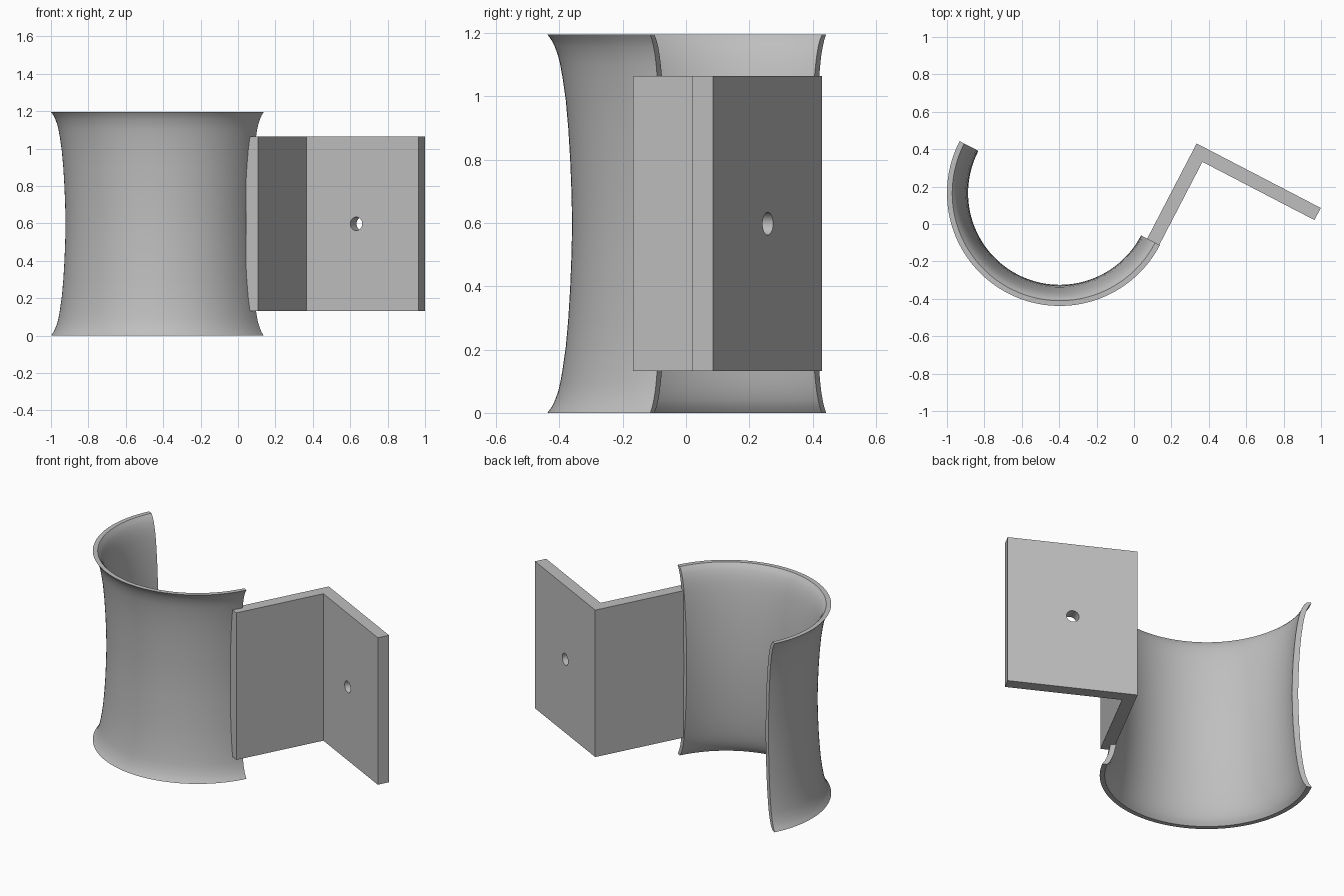
import bpy, bmesh, math
from mathutils import Matrix

if "Cube" in bpy.data.objects:
    bpy.data.objects.remove(bpy.data.objects["Cube"])

TILT = math.radians(-27.45)
# local x runs along the cut plane of the half shell, local y away from it
FRAME = Matrix.Translation((-0.397, 0.165, 0)) @ Matrix.Rotation(TILT, 4, 'Z')
MID = 0.598

grey = bpy.data.materials.new("plain grey")
grey.diffuse_color = (0.52, 0.52, 0.52, 1)
grey.use_nodes = True
grey.node_tree.nodes["Principled BSDF"].inputs["Base Color"].default_value = grey.diffuse_color


def finish(name, bm, smooth=True):
    bmesh.ops.recalc_face_normals(bm, faces=bm.faces)
    me = bpy.data.meshes.new(name)
    bm.to_mesh(me)
    bm.free()
    ob = bpy.data.objects.new(name, me)
    bpy.context.collection.objects.link(ob)
    ob.matrix_world = FRAME
    me.materials.append(grey)
    if smooth:
        bpy.ops.object.select_all(action='DESELECT')
        ob.select_set(True)
        bpy.context.view_layer.objects.active = ob
        bpy.ops.object.shade_smooth_by_angle(angle=math.radians(35))
    return ob


# Flared half shell: (distance from mid height, outer radius, inner radius)
half = [(0, .525, .490), (.1, .527, .492), (.2, .531, .496), (.3, .537, .503),
        (.39, .545, .512), (.46, .555, .522), (.50, .562, .530), (.53, .569, .538),
        (.56, .580, .549), (.58, .590, .560), (MID, .603, .575)]
full = [(-d, o, i) for d, o, i in reversed(half[1:])] + half
loop = [(o, MID + d) for d, o, i in full] + [(i, MID + d) for d, o, i in reversed(full)]
SEG = 72
bm = bmesh.new()
rings = []
for s in range(SEG + 1):
    a = math.pi + math.pi * s / SEG
    rings.append([bm.verts.new((r * math.cos(a), r * math.sin(a), z)) for r, z in loop])
n = len(loop)
for r0, r1 in zip(rings, rings[1:]):
    for k in range(n):
        bm.faces.new((r0[k], r0[(k + 1) % n], r1[(k + 1) % n], r1[k]))
# end faces as strips between outer and inner wall
m = len(full)
for ring in (rings[0], rings[-1]):
    for k in range(m - 1):
        bm.faces.new((ring[k], ring[k + 1], ring[n - 2 - k], ring[n - 1 - k]))
finish("flared_half_shell", bm)

# L-shaped mounting bracket, extruded upward
outline = [(.527, -.063), (.600, -.063), (.600, .500), (1.275, .500),
           (1.275, .573), (.527, .573)]
bm = bmesh.new()
base = bm.faces.new([bm.verts.new((x, y, .133)) for x, y in outline])
top = bmesh.ops.extrude_face_region(bm, geom=[base])
bmesh.ops.translate(bm, vec=(0, 0, .931),
                    verts=[g for g in top["geom"] if isinstance(g, bmesh.types.BMVert)])
bracket = finish("mounting_bracket", bm, smooth=False)

# Screw hole through the outer leg
bm = bmesh.new()
bmesh.ops.create_cone(bm, cap_ends=True, segments=32, radius1=.036, radius2=.036, depth=.3,
                      matrix=Matrix.Translation((.90, .536, MID)) @ Matrix.Rotation(math.pi / 2, 4, 'X'))
cutter = finish("hole_cutter", bm, smooth=False)
cutter.hide_render = True
cutter.hide_set(True)
cut = bracket.modifiers.new("screw_hole", 'BOOLEAN')
cut.operation = 'DIFFERENCE'
cut.solver = 'EXACT'
cut.object = cutter
